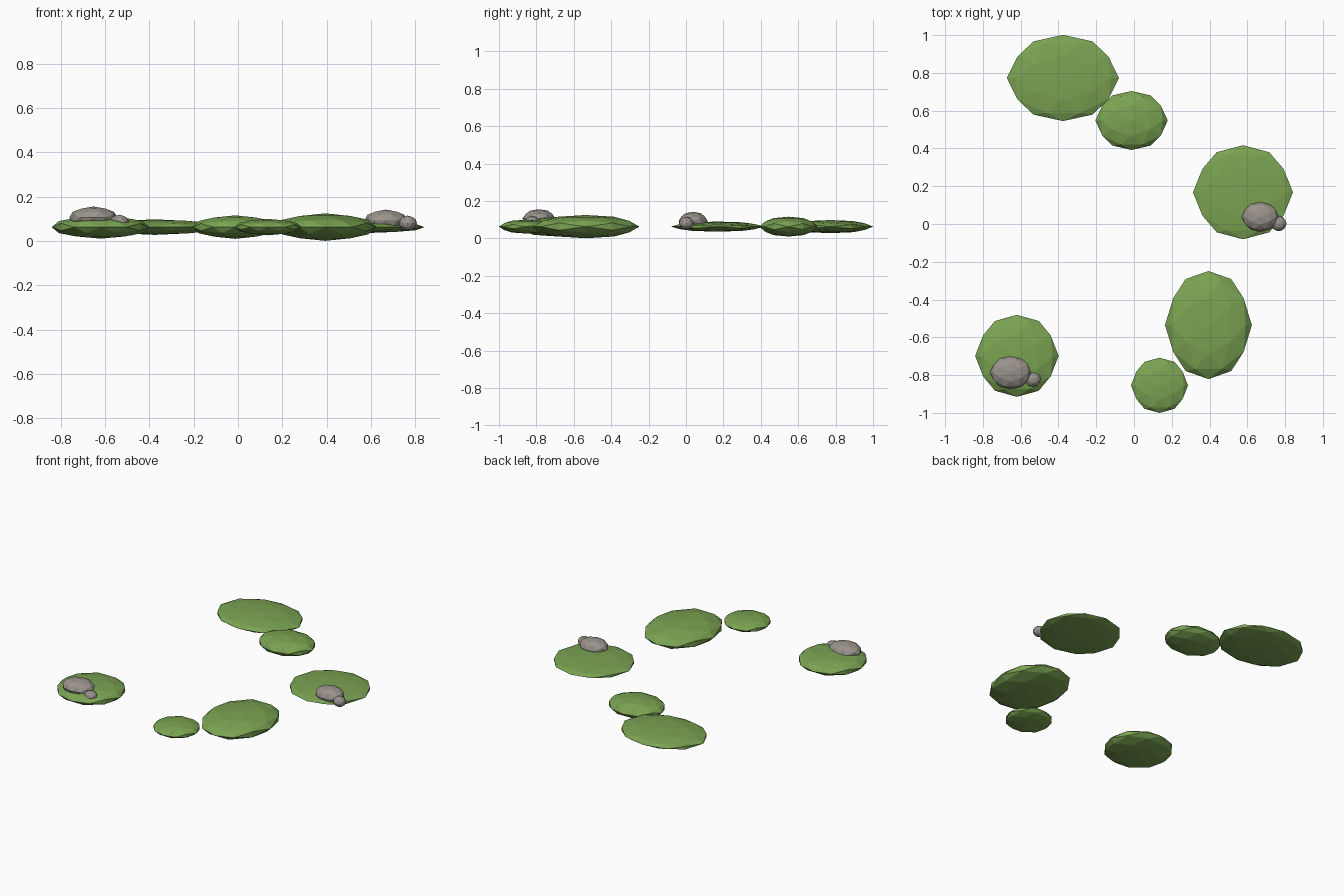
import bpy, bmesh
from mathutils import Vector

if "Cube" in bpy.data.objects:
    bpy.data.objects.remove(bpy.data.objects["Cube"])


def material(name, rgb):
    m = bpy.data.materials.new(name)
    m.diffuse_color = (*rgb, 1.0)
    m.use_nodes = True
    m.node_tree.nodes["Principled BSDF"].inputs["Base Color"].default_value = m.diffuse_color
    return m


green = material("leaf green", (0.195, 0.366, 0.084))
grey = material("stone grey", (0.323, 0.292, 0.262))

# Icosahedron corners, two-fold axis up
T = (1 + 5 ** 0.5) / 2
corners = []
for a in (-1, 1):
    for b in (-T, T):
        corners += [Vector((a, b, 0)), Vector((0, a, b)), Vector((b, 0, a))]


def blob(name, centre, radii, mat):
    """Flat-shaded 80-face icosphere squashed to the given radii."""
    points = [c.normalized() for c in corners]
    for i, p in enumerate(corners):
        for q in corners[i + 1:]:
            if (p - q).length < 2.1:          # edge of the icosahedron
                points.append((p + q).normalized())
    bm = bmesh.new()
    for p in points:
        bm.verts.new(p)
    bmesh.ops.convex_hull(bm, input=bm.verts[:])
    bmesh.ops.scale(bm, vec=radii, verts=bm.verts[:])
    bmesh.ops.recalc_face_normals(bm, faces=bm.faces[:])
    mesh = bpy.data.meshes.new(name)
    bm.to_mesh(mesh)
    bm.free()
    mesh.materials.append(mat)
    ob = bpy.data.objects.new(name, mesh)
    ob.location = centre
    bpy.context.collection.objects.link(ob)


# Flat moss pads: x, y, radius x, radius y, radius z
PAD_Z = 0.063
pads = [
    (-0.376, 0.773, 0.297, 0.228, 0.035),
    (-0.013, 0.548, 0.192, 0.156, 0.053),
    (0.577, 0.168, 0.265, 0.249, 0.027),
    (-0.620, -0.698, 0.221, 0.217, 0.052),
    (0.394, -0.535, 0.230, 0.286, 0.062),
    (0.135, -0.854, 0.151, 0.146, 0.037),
]
for i, (x, y, rx, ry, rz) in enumerate(pads):
    blob(f"moss_pad_{i + 1}", (x, y, PAD_Z), (rx, ry, rz), green)

# Pebbles: a large and a small one on two of the pads
blob("large_pebble_left", (-0.653, -0.786, 0.106), (0.109, 0.088, 0.050), grey)
blob("small_pebble_left", (-0.536, -0.822, 0.086), (0.044, 0.040, 0.033), grey)
blob("large_pebble_right", (0.668, 0.038, 0.092), (0.098, 0.078, 0.050), grey)
blob("small_pebble_right", (0.766, 0.002, 0.081), (0.042, 0.040, 0.034), grey)
